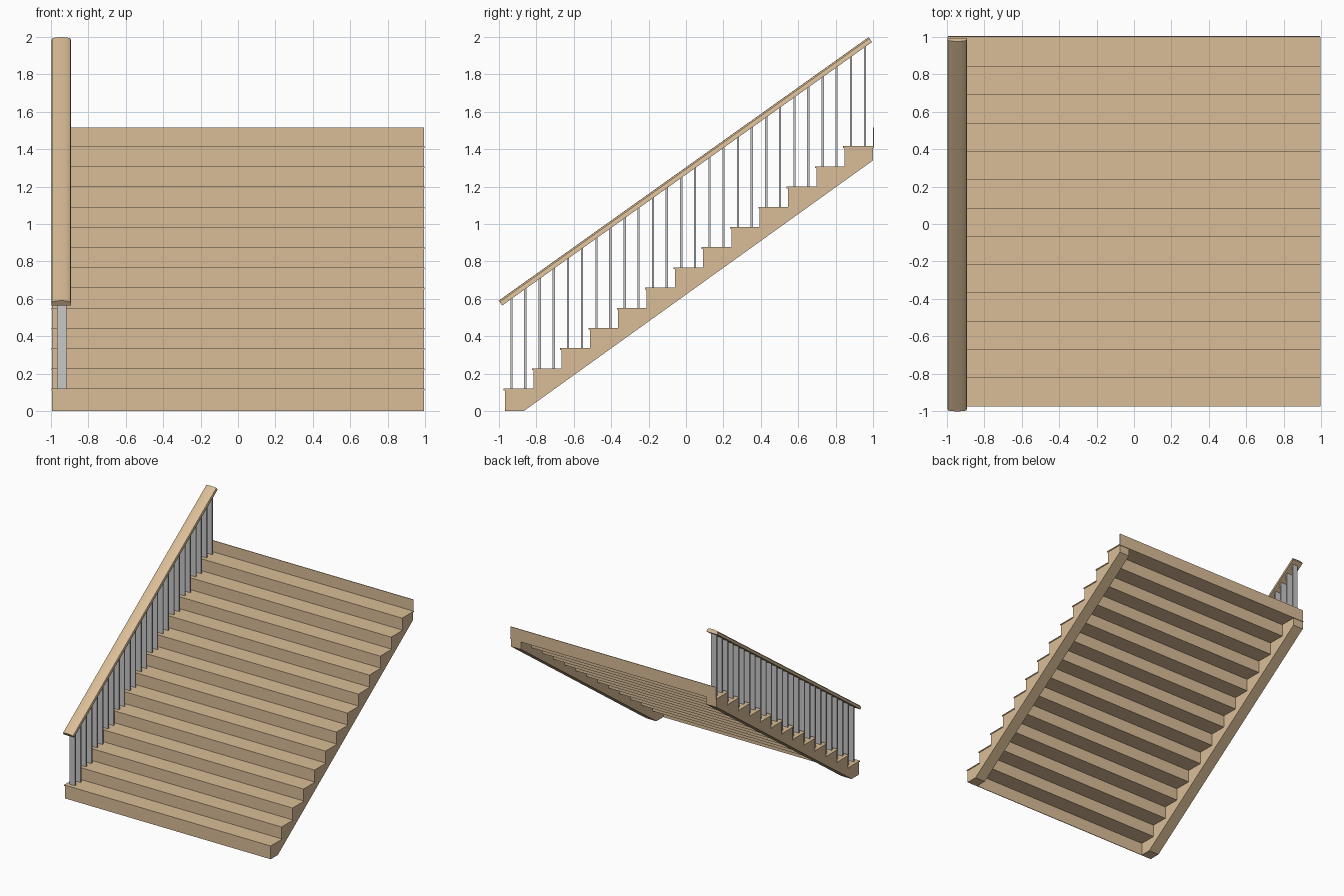
import bpy, bmesh, math
from mathutils import Vector

if "Cube" in bpy.data.objects:
    bpy.data.objects.remove(bpy.data.objects["Cube"])

STEPS, RUN, RISE = 13, 0.1513, 0.108
Y0, Z0 = -0.967, 0.12          # first riser face, first tread top
TREAD, RISER, NOSE = 0.009, 0.005, 0.008


def material(name, rgb):
    m = bpy.data.materials.new(name)
    m.diffuse_color = (*rgb, 1)
    m.use_nodes = True
    m.node_tree.nodes["Principled BSDF"].inputs["Base Color"].default_value = m.diffuse_color
    return m


wood = material("light_wood", (0.70, 0.51, 0.31))
metal = material("grey_metal", (0.58, 0.58, 0.58))


def finish(bm, name, mat):
    bmesh.ops.recalc_face_normals(bm, faces=bm.faces)
    me = bpy.data.meshes.new(name)
    bm.to_mesh(me)
    bm.free()
    me.materials.append(mat)
    ob = bpy.data.objects.new(name, me)
    bpy.context.collection.objects.link(ob)
    return ob


def add_box(bm, lo, hi):
    vs = bmesh.ops.create_cube(bm, size=1)["verts"]
    for v in vs:
        v.co = Vector([lo[k] if v.co[k] < 0 else hi[k] for k in range(3)])
    return vs


def extrude_profile(bm, points, vec):
    f = bm.faces.new([bm.verts.new(p) for p in points])
    r = bmesh.ops.extrude_face_region(bm, geom=[f])
    vs = [g for g in r["geom"] if isinstance(g, bmesh.types.BMVert)]
    bmesh.ops.translate(bm, vec=vec, verts=vs)


# sawtooth stringers on both sides
profile = [(Y0 + 0.10, 0), (Y0, 0)]
for i in range(STEPS):
    z = Z0 + i * RISE - TREAD
    profile += [(Y0 + i * RUN, z), (Y0 + (i + 1) * RUN, z)]
profile.append((Y0 + STEPS * RUN, 1.34))
for name, x in (("left_stringer", -0.993), ("right_stringer", 0.893)):
    bm = bmesh.new()
    extrude_profile(bm, [(x, y, z) for y, z in profile], (0.1, 0, 0))
    finish(bm, name, wood)

# treads and risers
treads, risers = bmesh.new(), bmesh.new()
for i in range(STEPS + 1):
    y, z = Y0 + i * RUN, Z0 + i * RISE
    if i < STEPS:
        add_box(treads, (-0.998, y - NOSE, z - TREAD), (0.998, y + RUN, z))
    bottom = 0 if i == 0 else z - RISE - TREAD
    top = z - TREAD if i < STEPS else 1.515
    add_box(risers, (-0.9935, y - 0.0005, bottom), (0.9935, y + RISER, top))
finish(treads, "treads", wood)
finish(risers, "risers", wood)

# sloped handrail with an arched top
start, end = Vector((-0.945, -0.983, 0.564)), Vector((-0.945, 0.995, 1.973))
d = end - start
n = Vector((0, -d.z, d.y)).normalized()
section = [(-0.051, 0), (0.051, 0)]
for k in range(11):
    a = math.pi * k / 10
    section.append((0.051 * math.cos(a), 0.016 + 0.016 * math.sin(a) ** 0.7))
bm = bmesh.new()
extrude_profile(bm, [start + Vector((u, 0, 0)) + n * w for u, w in section], d)
rail = finish(bm, "handrail", wood)
bpy.context.view_layer.objects.active = rail
rail.select_set(True)
bpy.ops.object.shade_smooth_by_angle(angle=math.radians(35))

# flat balusters, two per tread, tops cut to the rail slope
bm = bmesh.new()
for i in range(STEPS):
    for off in (0.034, 0.108):
        y = Y0 + i * RUN + off
        vs = add_box(bm, (-0.969, y - 0.006, Z0 + i * RISE - 0.002),
                     (-0.916, y + 0.006, 3))
        for v in vs:
            if v.co.z > 2.5:
                v.co.z = start.z + (v.co.y - start.y) * d.z / d.y + 0.004
finish(bm, "balusters", metal)
